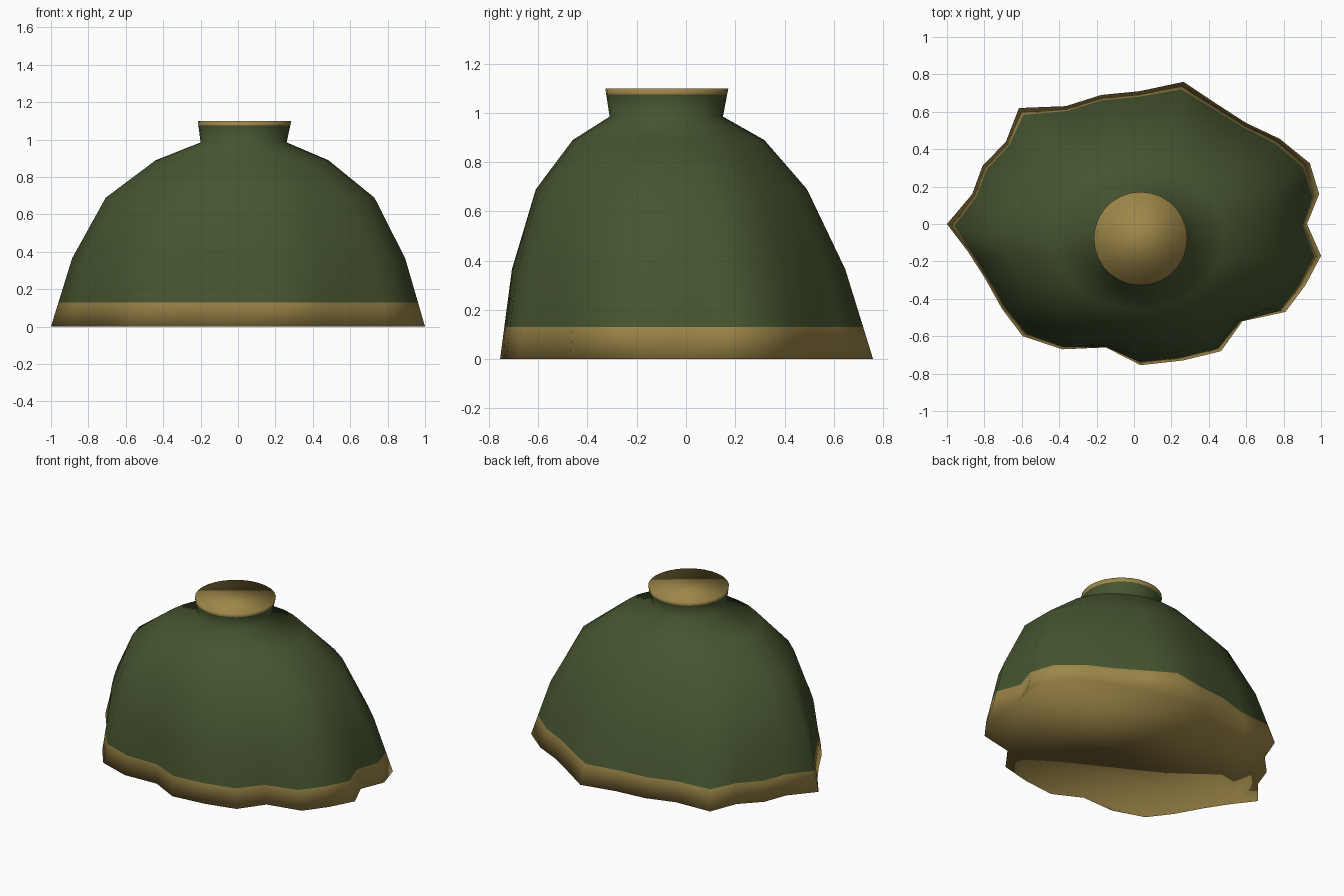
import bpy, bmesh, math
from mathutils import Vector

if "Cube" in bpy.data.objects:
    bpy.data.objects.remove(bpy.data.objects["Cube"])

def material(name, rgb):
    m = bpy.data.materials.new(name)
    m.diffuse_color = (*rgb, 1)
    m.use_nodes = True
    m.node_tree.nodes["Principled BSDF"].inputs["Base Color"].default_value = m.diffuse_color
    return m

green = material("dark_green_cloth", (0.062, 0.092, 0.030))
tan = material("tan_trim", (0.34, 0.24, 0.066))

# wavy hem outline, counter-clockwise from the right side
HEM = [(.925, 0), (.99, .16), (.94, .325), (.78, .455), (.60, .54), (.43, .65), (.265, .76),
       (.03, .71), (-.175, .69), (-.365, .63), (-.615, .62), (-.685, .44), (-.81, .31), (-.865, .16),
       (-1, 0), (-.89, -.145), (-.80, -.285), (-.705, -.455), (-.595, -.60), (-.385, -.67), (-.15, -.66),
       (.035, -.755), (.26, -.73), (.465, -.68), (.58, -.52), (.81, -.47), (.915, -.33), (1, -.17)]
N = len(HEM)

# rings: height, centre x, centre y, half width, half depth, waviness
RINGS = [(0, 0, 0, 1, .757, 1),
         (.365, .008, -.028, .895, .68, .6),
         (.69, .018, -.055, .725, .555, .25),
         (.89, .023, -.07, .463, .39, .08),
         (.985, .03, -.08, .23, .23, 0),
         (1.10, .035, -.078, .25, .25, 0)]

def ring(bm, z, cx, cy, hx, hy, wave):
    out = []
    for i, (x, y) in enumerate(HEM):
        a = 2 * math.pi * i / N
        u = (1 - wave) * math.cos(a) + wave * x
        v = (1 - wave) * math.sin(a) + wave * y / .757
        out.append(bm.verts.new((cx + hx * u, cy + hy * v, z)))
    return out

# draped body with a flared collar, closed at both ends
bm = bmesh.new()
rings = [ring(bm, *r) for r in RINGS]
for low, high in zip(rings, rings[1:]):
    for i in range(N):
        j = (i + 1) % N
        bm.faces.new((low[i], low[j], high[j], high[i]))
bm.faces.new(rings[-1])
bm.faces.new(rings[0][::-1])

# cut the trim lines at hem and collar
for z in (.13, 1.075):
    bmesh.ops.bisect_plane(bm, geom=bm.verts[:] + bm.edges[:] + bm.faces[:], dist=1e-5,
                           plane_co=Vector((0, 0, z)), plane_no=Vector((0, 0, 1)))
bmesh.ops.recalc_face_normals(bm, faces=bm.faces[:])
for f in bm.faces:
    z = f.calc_center_median().z
    f.material_index = 1 if z < .13 or z > 1.075 else 0
    f.smooth = True

mesh = bpy.data.meshes.new("draped_cape")
bm.to_mesh(mesh)
bm.free()
mesh.materials.append(green)
mesh.materials.append(tan)
cape = bpy.data.objects.new("draped_cape", mesh)
bpy.context.collection.objects.link(cape)
